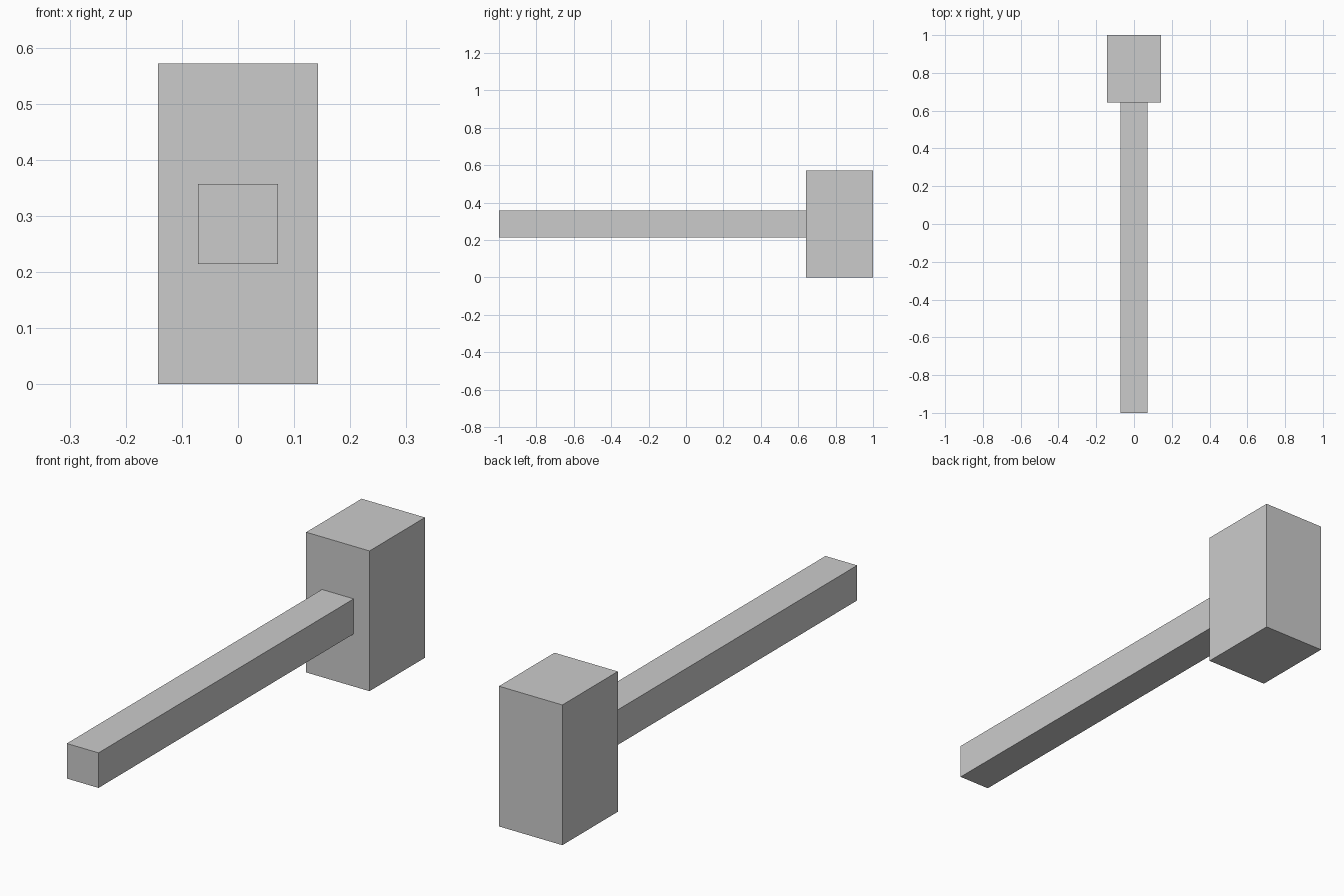
import bpy

if "Cube" in bpy.data.objects:
    bpy.data.objects.remove(bpy.data.objects["Cube"])

U = 1 / 7  # handle thickness; the whole mallet is 14 units long


def box(name, size, centre):
    bpy.ops.mesh.primitive_cube_add(size=1, location=centre)
    obj = bpy.context.object
    obj.name = name
    obj.scale = size
    bpy.ops.object.transform_apply(location=False, rotation=False, scale=True)
    return obj


head_depth = 2.5 * U
handle_length = 2 - head_depth

# Upright block head at the back
box("mallet_head", (2 * U, head_depth, 4 * U), (0, 1 - head_depth / 2, 2 * U))

# Square handle butting against the middle of the head's front face
box("mallet_handle", (U, handle_length, U), (0, -1 + handle_length / 2, 2 * U))
